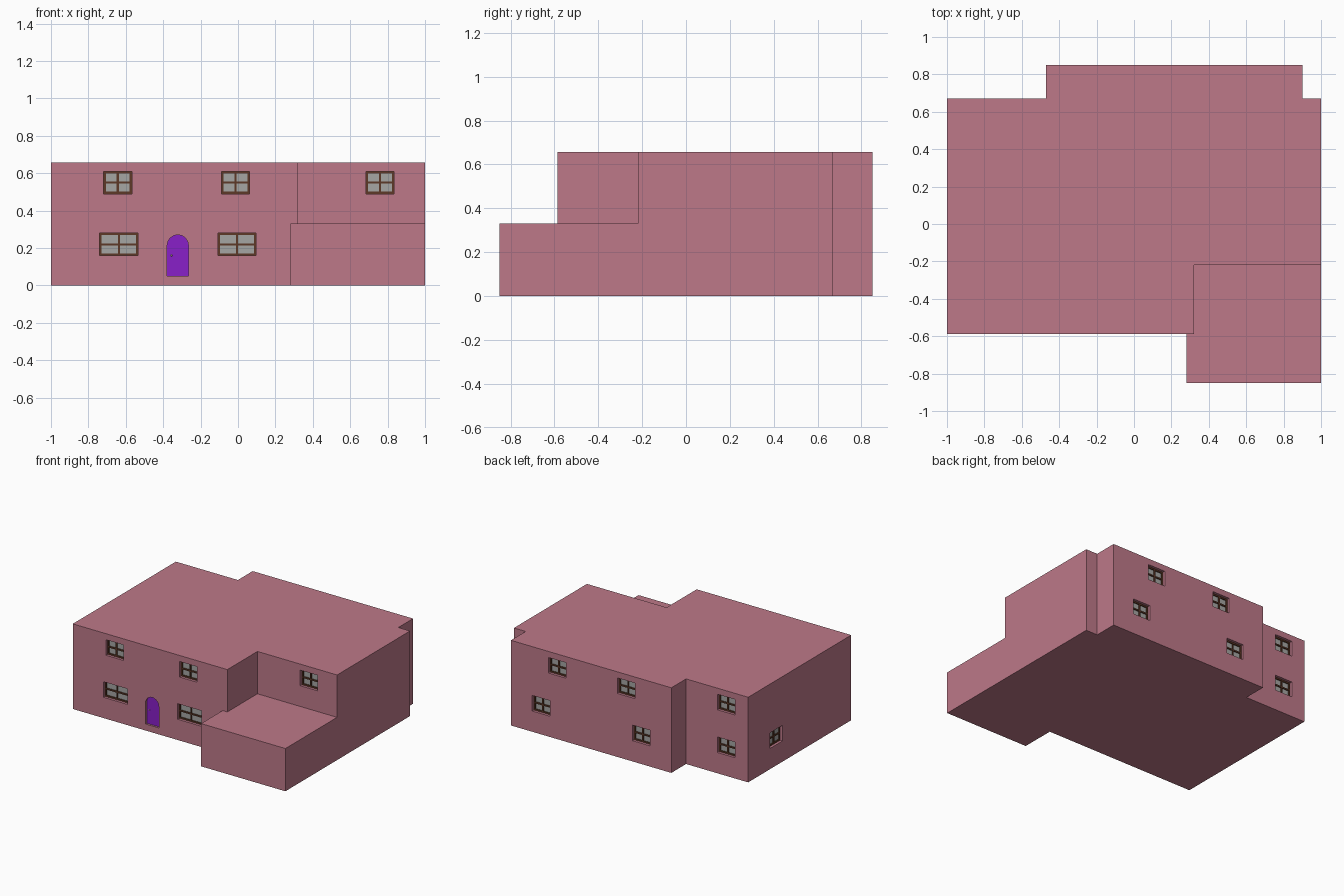
import bpy, bmesh, math
from mathutils import Matrix, Vector

if "Cube" in bpy.data.objects:
    bpy.data.objects.remove(bpy.data.objects["Cube"])

def material(name, rgb):
    m = bpy.data.materials.new(name)
    m.diffuse_color = (*rgb, 1)
    m.use_nodes = True
    m.node_tree.nodes["Principled BSDF"].inputs["Base Color"].default_value = m.diffuse_color
    return m

WALL = material("pink_wall", (0.51, 0.19, 0.25))
WOOD = material("brown_wood", (0.11, 0.04, 0.02))
GLASS = material("pale_glass", (0.38, 0.38, 0.37))
PURPLE = material("purple_door", (0.25, 0.014, 0.58))
BRASS = material("pale_knob", (0.8, 0.7, 0.5))

def finish(bm, name, mat=None):
    bmesh.ops.recalc_face_normals(bm, faces=bm.faces)
    me = bpy.data.meshes.new(name)
    bm.to_mesh(me)
    bm.free()
    ob = bpy.data.objects.new(name, me)
    bpy.context.collection.objects.link(ob)
    if mat:
        me.materials.append(mat)
    return ob

def add_prism(bm, pts, a, b, frame=Matrix()):
    """Extrude a 2D outline along local z from a to b, then place it with frame."""
    face = bm.faces.new([bm.verts.new(frame @ Vector((x, y, a))) for x, y in pts])
    ext = bmesh.ops.extrude_face_region(bm, geom=[face])
    verts = [g for g in ext["geom"] if isinstance(g, bmesh.types.BMVert)]
    shift = frame.to_3x3() @ Vector((0, 0, b - a))
    bmesh.ops.translate(bm, vec=shift, verts=verts)

def rect(x0, y0, x1, y1):
    return [(x0, y0), (x1, y0), (x1, y1), (x0, y1)]

def prism(name, pts, a, b, mat=None, frame=Matrix()):
    bm = bmesh.new()
    add_prism(bm, pts, a, b, frame)
    return finish(bm, name, mat)

def boolean(ob, other, op):
    mod = ob.modifiers.new(op.lower(), "BOOLEAN")
    mod.operation, mod.object, mod.solver = op, other, "EXACT"
    bpy.context.view_layer.objects.active = ob
    bpy.ops.object.modifier_apply(modifier=mod.name)
    bpy.data.objects.remove(other)

def wall_frame(side, pos, z):
    """Local x runs along the wall, y is up, z points out of the wall."""
    loc, angle = {
        "front": ((pos, -0.587, z), 0),
        "front_inset": ((pos, -0.22, z), 0),
        "back": ((pos, 0.67, z), math.pi),
        "back_bay": ((pos, 0.85, z), math.pi),
        "left": ((-1, pos, z), -math.pi / 2),
    }[side]
    return (Matrix.Translation(loc) @ Matrix.Rotation(angle, 4, "Z")
            @ Matrix.Rotation(math.pi / 2, 4, "X"))

# House body: two-storey block with a rear bay, plus the low front wing
house = prism("house_walls", [(-1, -0.587), (0.32, -0.587), (0.32, -0.22), (1, -0.22),
                              (1, 0.67), (0.90, 0.67), (0.90, 0.85), (-0.47, 0.85),
                              (-0.47, 0.67), (-1, 0.67)], 0, 0.657, WALL)
wing = prism("front_wing", [(0.28, -0.85), (1, -0.85), (1, -0.22), (0.32, -0.22),
                            (0.32, -0.587), (0.28, -0.587)], 0, 0.33, WALL)
boolean(house, wing, "UNION")

# Windows: wall, position along wall, centre height, width
UP, LOW, H = 0.55, 0.22, 0.12
windows = [
    ("front", -0.643, UP, 0.15), ("front", -0.013, UP, 0.15), ("front_inset", 0.76, UP, 0.15),
    ("front", -0.637, LOW, 0.205), ("front", -0.005, LOW, 0.205),
    ("back_bay", 0.506, UP, 0.15), ("back_bay", -0.085, UP, 0.15),
    ("back_bay", 0.643, LOW, 0.15), ("back_bay", -0.213, LOW, 0.15),
    ("back", -0.812, UP, 0.15), ("back", -0.812, LOW, 0.15), ("left", 0.327, LOW, 0.15),
]

# Arched door outline
R, SPRING = 0.0565, 0.2135
arch = [(-R, 0.05), (R, 0.05)] + [
    (R * math.cos(math.pi * i / 16), SPRING + R * math.sin(math.pi * i / 16)) for i in range(17)]
door_frame = wall_frame("front", -0.322, 0)

# Recesses cut into the walls
cut = bmesh.new()
for side, pos, z, w in windows:
    add_prism(cut, rect(-w / 2, -H / 2, w / 2, H / 2), -0.034, 0.02, wall_frame(side, pos, z))
add_prism(cut, arch, -0.025, 0.02, door_frame)
boolean(house, finish(cut, "recess_cutter"), "DIFFERENCE")

# Window frames with crossing bars, and their panes
T = 0.011
for i, (side, pos, z, w) in enumerate(windows):
    fr = wall_frame(side, pos, z)
    a, b = w / 2, H / 2
    bm = bmesh.new()
    for bar in (rect(-a, -b, -a + T, b), rect(a - T, -b, a, b),
                rect(-a + T, -b, a - T, -b + T), rect(-a + T, b - T, a - T, b),
                rect(-T / 2, -b + T, T / 2, b - T),
                rect(-a + T, -T / 2, -T / 2, T / 2), rect(T / 2, -T / 2, a - T, T / 2)):
        add_prism(bm, bar, -0.034, -0.02, fr)
    finish(bm, f"window_frame_{i + 1}", WOOD)
    prism(f"window_pane_{i + 1}", rect(-a + T, -b + T, a - T, b - T), -0.033, -0.028, GLASS, fr)

# Door leaf and knob
prism("front_door", arch, -0.025, -0.015, PURPLE, door_frame)
bm = bmesh.new()
bmesh.ops.create_uvsphere(bm, u_segments=12, v_segments=8, radius=0.005,
                          matrix=door_frame @ Matrix.Translation((-0.034, 0.16, -0.012)))
finish(bm, "door_knob", BRASS)
